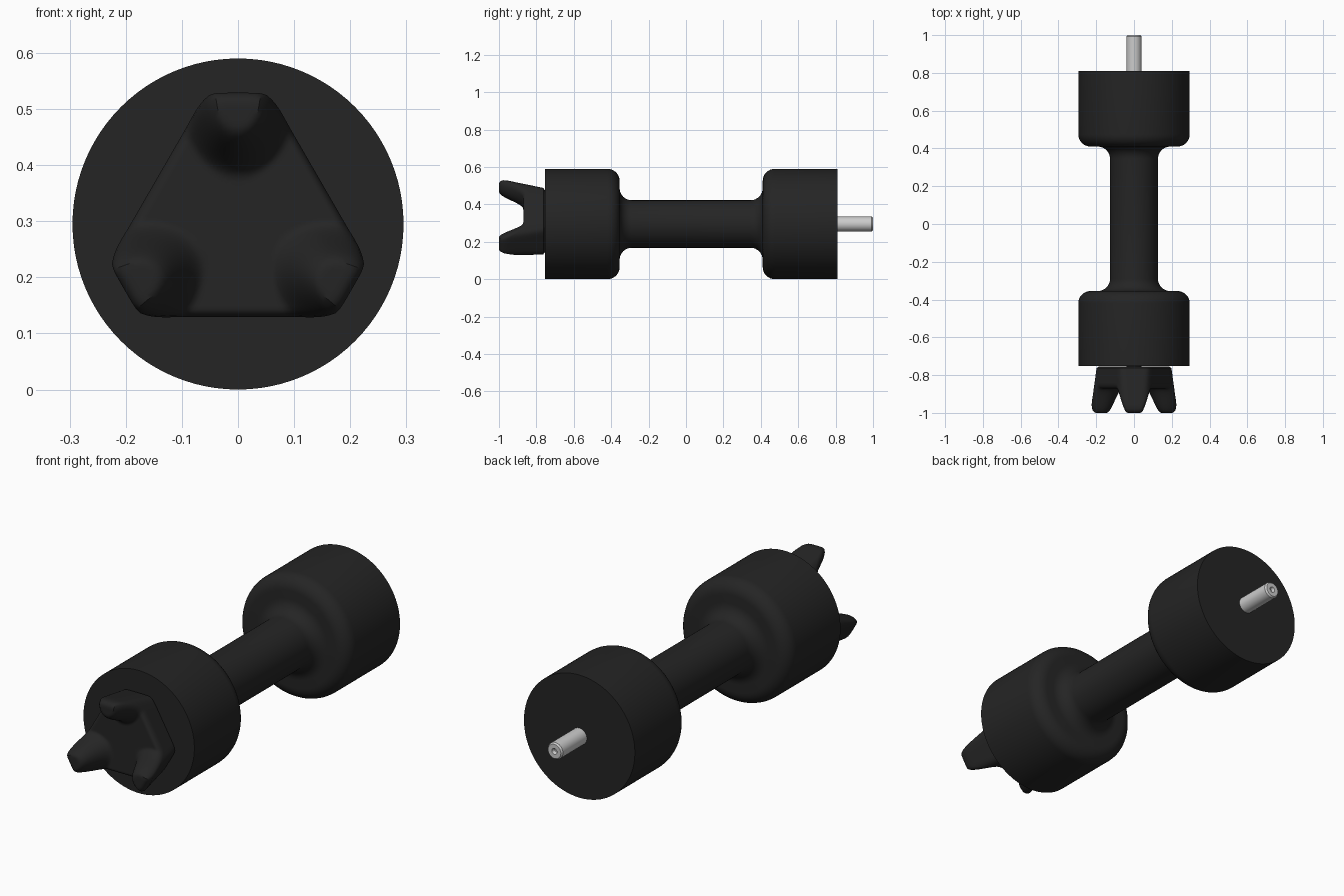
import bpy, bmesh
from math import sin, cos, pi, radians

if "Cube" in bpy.data.objects:
    bpy.data.objects.remove(bpy.data.objects["Cube"])

CZ = 0.295  # height of the common axis

black = bpy.data.materials.new("black")
black.diffuse_color = (0.018, 0.018, 0.018, 1)
black.use_nodes = True
black.node_tree.nodes["Principled BSDF"].inputs["Base Color"].default_value = black.diffuse_color


def skin(name, rings, mat=None):
    """Bridge closed rings of points, cap both ends, smooth by angle."""
    bm = bmesh.new()
    rows = [[bm.verts.new(p) for p in ring] for ring in rings]
    n = len(rows[0])
    for a, b in zip(rows, rows[1:]):
        for i in range(n):
            j = (i + 1) % n
            bm.faces.new((a[i], a[j], b[j], b[i]))
    bm.faces.new(rows[0])
    bm.faces.new(rows[-1])
    bmesh.ops.recalc_face_normals(bm, faces=bm.faces)
    me = bpy.data.meshes.new(name)
    bm.to_mesh(me)
    bm.free()
    ob = bpy.data.objects.new(name, me)
    bpy.context.collection.objects.link(ob)
    if mat:
        me.materials.append(mat)
    bpy.ops.object.select_all(action='DESELECT')
    ob.select_set(True)
    bpy.context.view_layer.objects.active = ob
    bpy.ops.object.shade_smooth_by_angle(angle=radians(35))
    return ob


def lathe(name, profile, segs=96, mat=None):
    """Turn (y, radius) pairs round the main axis."""
    rings = [[(r * cos(2 * pi * i / segs), y, CZ + r * sin(2 * pi * i / segs))
              for i in range(segs)] for y, r in profile]
    return skin(name, rings, mat)


def arc(cy, cr, rad, a0, a1, n=8):
    return [(cy + rad * cos(radians(a0 + (a1 - a0) * i / n)),
             cr + rad * sin(radians(a0 + (a1 - a0) * i / n))) for i in range(n + 1)]


# Body: two drums joined by a filleted neck
F, NECK, R0 = 0.065, 0.127, 0.295
body = [(-0.753, R0)]
body += arc(-0.355 - F, R0 - F, F, 90, 0)
body += arc(-0.355 + F, NECK + F, F, 180, 270)
body += arc(0.41 - F, NECK + F, F, 270, 360)
body += arc(0.41 + F, R0 - F, F, 180, 90)
body += [(0.81, R0)]
lathe("body", body, mat=black)

# Pin with a chamfered end and a centre dimple
lathe("pin", [(0.79, 0.04), (0.992, 0.04), (1.0, 0.034), (1.0, 0.014),
              (0.985, 0.008)], 48)
lathe("knob_shaft", [(-0.80, 0.04), (-0.74, 0.04)], 32, black)

# Three-pronged knob
PRONGS = [radians(90 + 120 * k) for k in range(3)]
SIDES = [radians(30 + 120 * k) for k in range(3)]
BASE = -0.763


def outline(th, y):
    """Radius of the truncated, softened triangle at depth y."""
    t = min(1.0, max(0.0, (BASE - y) / 0.2))
    cap, side = 0.193 + 0.041 * t, 0.162 + 0.009 * t
    total = sum((max(0, cos(th - a)) / cap) ** 20 for a in PRONGS)
    total += sum((max(0, cos(th - a)) / side) ** 20 for a in SIDES)
    return total ** (-1 / 20)


def front(r, th):
    """Front surface: shallow bowl with three rising prongs."""
    h = 0
    for a in PRONGS:
        u, v = r * cos(th - a), r * sin(th - a)
        q = ((min(0, u - 0.215) / 0.135) ** 2 + (v / 0.105) ** 2) ** 0.5
        w = min(1.0, max(0.0, (1 - q) / 0.68))
        h = max(h, w * w * (3 - 2 * w))
    return -0.87 - 0.13 * h


N = 144
columns = []
for i in range(N):
    th = 2 * pi * i / N
    rim = front(outline(th, -1), th)
    rr = outline(th, rim)
    rim = front(rr, th) + 0.022
    pts = [(0.02, BASE + 0.008), (outline(th, BASE) * 0.94, BASE + 0.008)]
    for k in range(11):
        y = BASE + (rim - BASE) * k / 10
        pts.append((outline(th, y), y))
    rr = pts[-1][0]
    for s, dy in ((0.985, 0.010), (0.955, 0.003), (0.92, 0)):
        pts.append((rr * s, front(rr * s, th) + dy))
    for k in range(1, 22):
        s = 0.92 - 0.9 * k / 21
        pts.append((rr * s, front(rr * s, th)))
    columns.append([(r * cos(th), y, CZ + r * sin(th)) for r, y in pts])
skin("knob", list(zip(*columns)), black)

# Small set screw boss on the upper face of the knob
boss = [[(rx * cos(2 * pi * i / 32), -0.784 + ry * sin(2 * pi * i / 32), z)
         for i in range(32)]
        for rx, ry, z in ((0.046, 0.017, 0.46), (0.046, 0.017, 0.487),
                          (0.038, 0.011, 0.490), (0.03, 0.008, 0.484))]
skin("set_screw", boss, black)
